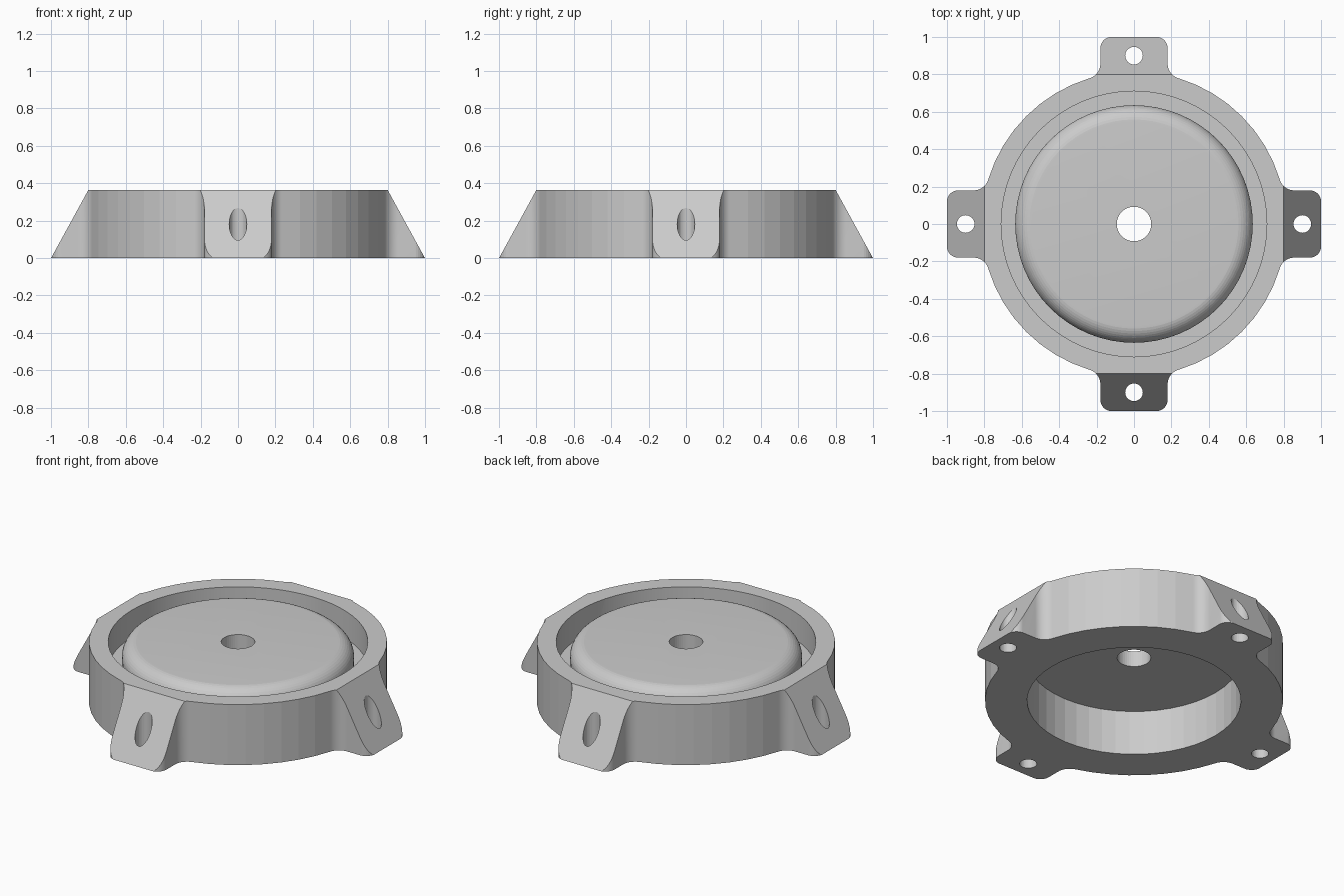
import bpy, bmesh
from math import sin, cos, pi, radians, sqrt, atan2
from mathutils import Vector, Matrix

cube = bpy.data.objects.get("Cube")
if cube:
    bpy.data.objects.remove(cube, do_unlink=True)

HEIGHT = 0.365      # overall height
BODY_R = 0.815      # round body
TAB_W = 0.18        # half width of a mounting tab
FILLET = 0.08       # blend between tab and body
CORNER = 0.06       # rounded tab corners

grey = bpy.data.materials.new("light grey")
grey.use_nodes = True
grey.diffuse_color = (0.6, 0.6, 0.6, 1)
grey.node_tree.nodes["Principled BSDF"].inputs["Base Color"].default_value = (0.6, 0.6, 0.6, 1)


def make_object(name, bm):
    bmesh.ops.recalc_face_normals(bm, faces=bm.faces)
    mesh = bpy.data.meshes.new(name)
    bm.to_mesh(mesh)
    bm.free()
    mesh.materials.append(grey)
    obj = bpy.data.objects.new(name, mesh)
    bpy.context.collection.objects.link(obj)
    return obj


def arc(cx, cy, r, start, end, steps):
    return [(cx + r * cos(start + (end - start) * i / steps),
             cy + r * sin(start + (end - start) * i / steps)) for i in range(steps + 1)]


def lathe(name, profile, steps=64):
    """Closed profile of (radius, z) points spun into a ring."""
    bm = bmesh.new()
    rings = [[bm.verts.new((r * cos(2 * pi * i / steps), r * sin(2 * pi * i / steps), z))
              for r, z in profile] for i in range(steps)]
    n = len(profile)
    for i in range(steps):
        a, b = rings[i], rings[(i + 1) % steps]
        for j in range(n):
            k = (j + 1) % n
            bm.faces.new((a[j], b[j], b[k], a[k]))
    return make_object(name, bm)


def cylinder(name, x, y, radius, bottom, top, steps):
    bm = bmesh.new()
    bmesh.ops.create_cone(bm, cap_ends=True, segments=steps, radius1=radius, radius2=radius,
                          depth=top - bottom,
                          matrix=Matrix.Translation((x, y, (top + bottom) / 2)))
    return make_object(name, bm)


# Outline: one quarter of the body with half a tab at each end, repeated four times
fy = sqrt((BODY_R + FILLET) ** 2 - (TAB_W + FILLET) ** 2)
blend = atan2(TAB_W + FILLET, fy)
half_tab = arc(1 - CORNER, TAB_W - CORNER, CORNER, 0, pi / 2, 8)
half_tab += arc(fy, TAB_W + FILLET, FILLET, 1.5 * pi, pi + blend, 12)
rim = arc(0, 0, BODY_R, blend, pi / 2 - blend, 8)[1:-1]
quarter = half_tab + rim + [(y, x) for x, y in reversed(half_tab)]
outline = []
for i in range(4):
    turn = Matrix.Rotation(i * pi / 2, 2)
    outline += [turn @ Vector(p) for p in quarter]

# Solid body, with a sloping cut down each tab
bm = bmesh.new()
base = bm.faces.new([bm.verts.new((p.x, p.y, 0)) for p in outline])
walls = bmesh.ops.extrude_face_region(bm, geom=[base])["geom"]
bmesh.ops.translate(bm, vec=(0, 0, HEIGHT), verts=[v for v in walls if isinstance(v, bmesh.types.BMVert)])
for i in range(4):
    turn = Matrix.Rotation(i * pi / 2, 3, 'Z')
    cut = bmesh.ops.bisect_plane(bm, geom=bm.verts[:] + bm.edges[:] + bm.faces[:], dist=1e-6,
                                 plane_co=turn @ Vector((0.9995, 0, 0)),
                                 plane_no=turn @ Vector((HEIGHT, 0, 0.2)).normalized(),
                                 clear_outer=True)
    open_edges = [e for e in bm.edges if e.is_boundary]
    bmesh.ops.contextual_create(bm, geom=open_edges)
body = make_object("flanged_housing", bm)

# Cutters: lower cavity, rounded groove around the centre, bolt holes
edge = 0.09
groove = [(0.635, 0.2), (0.71, 0.2), (0.71, 0.5), (0.635 - edge, 0.5)]
groove += arc(0.635 - edge, HEIGHT - edge, edge, pi / 2, 0, 10)
cutters = [
    cylinder("cavity_cutter", 0, 0, 0.585, -0.2, 0.27, 48),
    lathe("groove_cutter", groove),
    cylinder("centre_hole_cutter", 0, 0, 0.092, 0.2, 0.6, 48),
]
for i in range(4):
    cutters.append(cylinder("tab_hole_cutter", 0.9 * cos(i * pi / 2), 0.9 * sin(i * pi / 2),
                            0.047, -0.2, 0.6, 32))
for c in cutters:
    mod = body.modifiers.new(c.name, 'BOOLEAN')
    mod.operation = 'DIFFERENCE'
    mod.solver = 'EXACT'
    mod.object = c

# Bake the cuts and drop the cutters
bpy.context.view_layer.update()
graph = bpy.context.evaluated_depsgraph_get()
cut_mesh = bpy.data.meshes.new_from_object(body.evaluated_get(graph))
body.modifiers.clear()
body.data = cut_mesh
body.data.name = "flanged_housing"
for c in cutters:
    bpy.data.objects.remove(c, do_unlink=True)

# Smooth only the fine blends, keep wide facets flat
bpy.ops.object.select_all(action='DESELECT')
body.select_set(True)
bpy.context.view_layer.objects.active = body
bpy.ops.object.shade_smooth_by_angle(angle=radians(7))
